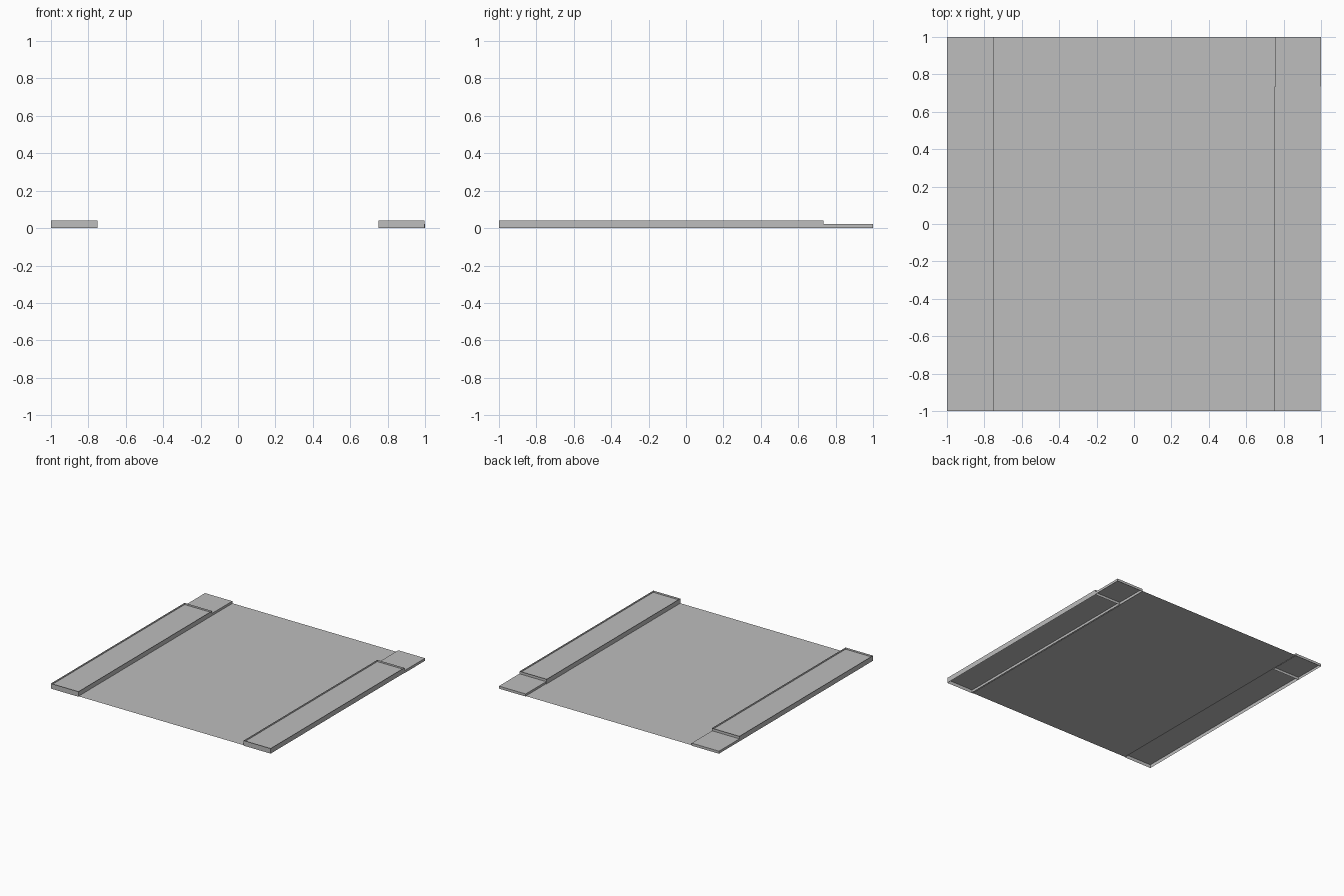
import bpy
import bmesh

cube = bpy.data.objects.get("Cube")
if cube:
    bpy.data.objects.remove(cube)

# Single concrete colour
grey = bpy.data.materials.new("concrete grey")
grey.use_nodes = True
colour = (0.51, 0.51, 0.51, 1)
grey.diffuse_color = colour
grey.node_tree.nodes["Principled BSDF"].inputs["Base Color"].default_value = colour


def finish(name, bm):
    mesh = bpy.data.meshes.new(name)
    bm.to_mesh(mesh)
    bm.free()
    mesh.materials.append(grey)
    obj = bpy.data.objects.new(name, mesh)
    bpy.context.collection.objects.link(obj)
    return obj


def slab(name, x0, x1, y0, y1, top, border=0, depth=0, bottom=0.0):
    """Open-bottomed slab, optionally with a sunken panel in its top."""
    bm = bmesh.new()
    rim = [bm.verts.new((x, y, top)) for x, y in
           ((x0, y0), (x1, y0), (x1, y1), (x0, y1))]
    face = bm.faces.new(rim)
    # Side walls
    if top > bottom:
        base = [bm.verts.new((v.co.x, v.co.y, bottom)) for v in rim]
        for i in range(4):
            j = (i + 1) % 4
            bm.faces.new((base[i], base[j], rim[j], rim[i]))
    # Sunken panel with vertical walls
    if border:
        bmesh.ops.inset_region(bm, faces=[face], thickness=border,
                               use_boundary=True, use_even_offset=True)
        lip = bmesh.ops.extrude_face_region(bm, geom=[face])
        verts = [g for g in lip["geom"] if isinstance(g, bmesh.types.BMVert)]
        bmesh.ops.translate(bm, verts=verts, vec=(0, 0, -depth))
        if face.is_valid:
            bmesh.ops.delete(bm, geom=[face], context="FACES_ONLY")
    return finish(name, bm)


# Road surface between the two walkways
slab("road", -0.75, 0.757, -1, 1, 0.004, bottom=0.004)

# Raised walkways with recessed panels, and the low pads behind them
for side, walk, pad in (("right", (-1, -0.75), (-1, -0.752)),
                        ("left", (0.752, 0.997), (0.757, 1))):
    slab(side + "_walkway", *walk, -1, 0.735, 0.042, border=0.035, depth=0.014)
    slab(side + "_back_pad", *pad, 0.735, 1, 0.021)
